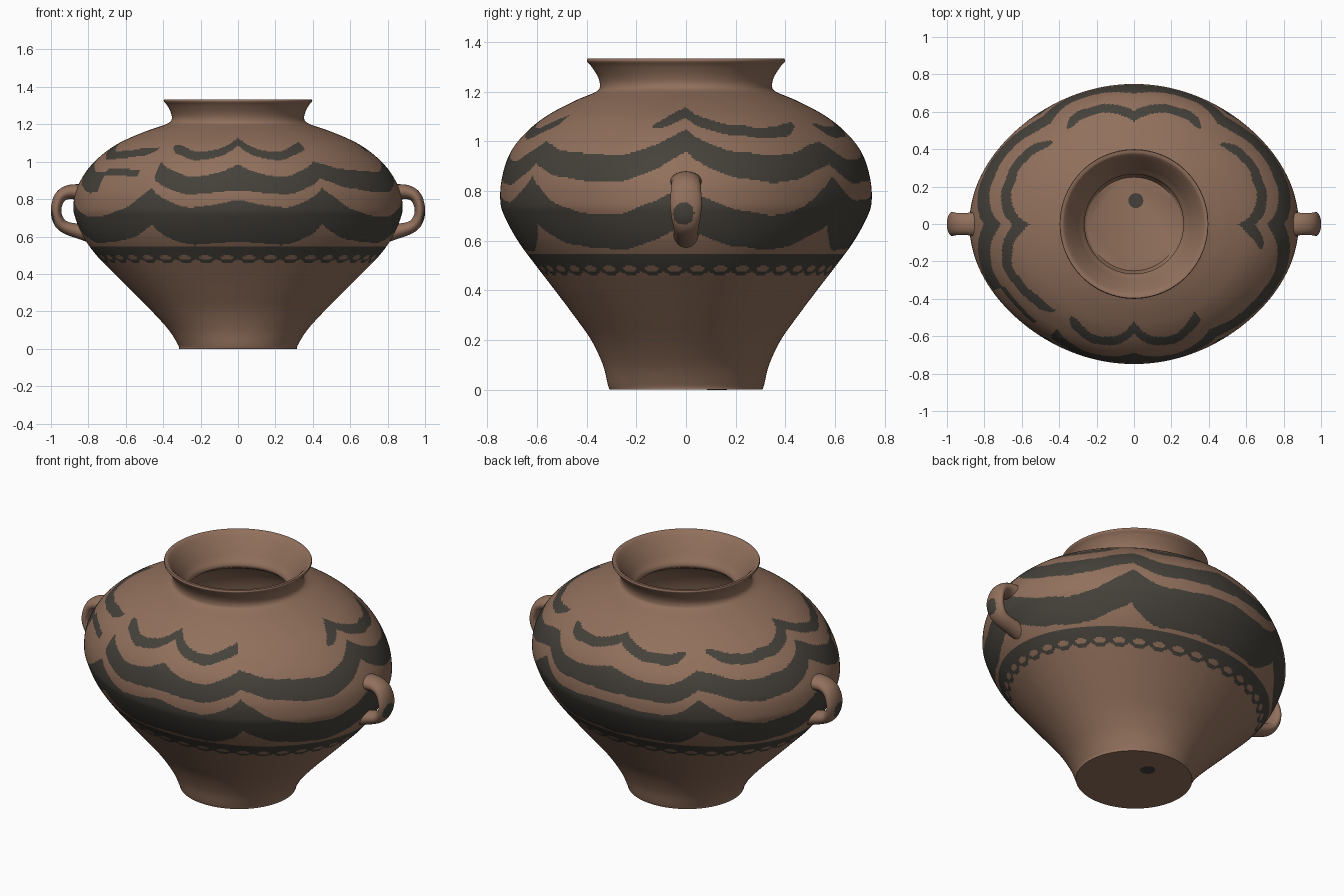
import bpy, bmesh, math
from mathutils import Vector

if "Cube" in bpy.data.objects:
    bpy.data.objects.remove(bpy.data.objects["Cube"])


def material(name, rgb):
    m = bpy.data.materials.new(name)
    m.diffuse_color = (*rgb, 1)
    m.use_nodes = True
    m.node_tree.nodes["Principled BSDF"].inputs["Base Color"].default_value = m.diffuse_color
    return m


CLAY = material("brown_clay", (0.285, 0.162, 0.107))
PAINT = material("dark_paint", (0.060, 0.053, 0.043))


def finish(bm, name):
    bmesh.ops.recalc_face_normals(bm, faces=bm.faces)
    me = bpy.data.meshes.new(name)
    bm.to_mesh(me)
    bm.free()
    me.materials.append(CLAY)
    me.materials.append(PAINT)
    ob = bpy.data.objects.new(name, me)
    bpy.context.collection.objects.link(ob)
    bpy.ops.object.select_all(action='DESELECT')
    ob.select_set(True)
    bpy.context.view_layer.objects.active = ob
    bpy.ops.object.shade_smooth_by_angle(angle=math.radians(50))
    return ob


def spline(pts, steps):
    """Smooth curve through pts; steps(a, b) gives the samples per span."""
    p = [Vector(q) for q in pts]
    p = [p[0] * 2 - p[1]] + p + [p[-1] * 2 - p[-2]]
    out = []
    for a, b, c, d in zip(p, p[1:], p[2:], p[3:]):
        n = steps(b, c)
        for k in range(n):
            t = k / n
            out.append(0.5 * (2 * b + (c - a) * t + (2 * a - 5 * b + 4 * c - d) * t * t
                              + (3 * b - a - 3 * c + d) * t ** 3))
    return out + [p[-2]]


# Painted pattern: eight swags hung between handle, diagonal and front/back points
BOUNDS = [0, 54, 90, 126, 180, 237, 270, 302, 360]
KIND = "HDFDHDFDH"
SHOWN = [(0, .86), (.12, 1), (0, .88), (.1, 1), (0, .9), (.05, 1), (0, 1), (.78, 1)]


def swag(i, u, cusp, trough, power=1.0):
    """Height of a hanging edge: cusp heights (H, D, F), trough heights (side, front)."""
    a, b = (cusp["HDF".index(KIND[j])] for j in (i, i + 1))
    top = a + (b - a) * u
    low = trough[1 if "F" in KIND[i:i + 2] else 0]
    return top + (low - top) * (4 * u * (1 - u)) ** power


def painted(deg, z):
    if not 0.44 < z < 1.16:
        return False
    # straight line with a chain of small loops under it
    if z < 0.55:
        if z > 0.502:
            return True
        v = (deg / 9) % 1 - 0.5
        lower = 0.457 + 0.10 * v * v
        hole = (v / 0.29) ** 2 + ((z - 0.488) / 0.012) ** 2 < 1
        return z > lower and not hole
    z += 0.004 * math.sin(math.radians(deg * 13)) + 0.002 * math.sin(math.radians(deg * 29))
    i = next(k for k in range(8) if deg < BOUNDS[k + 1])
    u = (deg - BOUNDS[i]) / (BOUNDS[i + 1] - BOUNDS[i])
    # broad lower swags
    if swag(i, u, (.68, .67, .562), (.565, .56), .75) < z < swag(i, u, (.82, .86, .79), (.705, .76)):
        return True
    # middle swags, thinning to a dash on the left front
    low = swag(i, u, (.96, .91, .84), (.835, .83))
    high = swag(i, u, (1.05, 1.0, .98), (.945, .925))
    if i == 4 and 0.5 < u:
        low, high = (.925, .96) if u < .85 else (2, 2)
    if low < z < high:
        return True
    # thin broken upper swags
    lo, hi = SHOWN[i]
    if lo <= u <= hi:
        end = min(u - lo if lo > 0 else 1, hi - u if hi < 1 else 1)
        half = 0.022 * min(1, 0.3 + end / 0.15)
        return abs(z - swag(i, u, (1.115, 1.09, 1.10), (1.035, 1.035))) < half
    return False


# Pot body: oval cross-sections given as (height, x radius, y radius)
OUTER = [(0, .315, .308), (.02, .32, .315), (.1, .37, .335), (.2, .46, .382), (.3, .56, .453),
         (.4, .66, .528), (.5, .757, .605), (.6, .828, .678), (.7, .87, .732), (.76, .88, .748),
         (.85, .865, .742), (.95, .81, .71), (1.03, .735, .65), (1.1, .635, .565),
         (1.16, .50, .455), (1.2, .385, .362), (1.225, .355, .347), (1.26, .358, .355),
         (1.3, .378, .380), (1.322, .396, .399), (1.333, .395, .396)]
INNER = [(1.333, .38, .38), (1.315, .362, .362), (1.26, .322, .322), (1.21, .29, .29),
         (1.165, .266, .266), (1.115, .37, .35), (1.07, .50, .455), (1.01, .61, .555),
         (.93, .725, .635), (.76, .797, .668), (.6, .745, .60), (.5, .677, .53),
         (.4, .585, .455), (.2, .38, .305), (.1, .285, .26), (.07, .25, .25)]
COLS = 600


def outer_steps(a, b):
    return math.ceil((b.x - a.x) / 0.0062) if 0.39 < a.x < 1.15 else 4


def build_body():
    outer = spline(OUTER, outer_steps)
    rows = outer + spline(INNER, lambda a, b: 3)
    bm = bmesh.new()
    rings = []
    for r in rows:
        ring = []
        for k in range(COLS):
            t = 2 * math.pi * k / COLS
            # the upper belly is slightly flattened on the diagonals
            flat = min(1, max(0, (r.y - .45) / .3), max(0, (r.x - .4) / .3))
            q = 1 - 0.02 * flat * math.sin(2 * t) ** 2
            ring.append(bm.verts.new((q * r.y * math.cos(t), q * r.z * math.sin(t), r.x)))
        rings.append(ring)
    for j, (lo, hi) in enumerate(zip(rings, rings[1:])):
        z = (rows[j].x + rows[j + 1].x) / 2
        for k in range(COLS):
            n = (k + 1) % COLS
            f = bm.faces.new((lo[k], lo[n], hi[n], hi[k]))
            if j < len(outer) - 1 and painted((k + 0.5) * 360 / COLS, z):
                f.material_index = 1
    bm.faces.new(rings[0])
    bm.faces.new(rings[-1])
    finish(bm, "pot_body")


# Loop handles: (x, height, half thickness, half width)
HANDLE = [(.825, .835, .045, .068), (.90, .838, .038, .059), (.95, .812, .032, .060),
          (.972, .75, .028, .064), (.962, .69, .030, .058), (.92, .648, .033, .050),
          (.80, .615, .044, .050)]


def build_handle(side, name):
    path = spline([Vector(h) for h in HANDLE], lambda a, b: 10)
    bm = bmesh.new()
    rings = []
    for k, p in enumerate(path):
        d = path[min(k + 1, len(path) - 1)] - path[max(k - 1, 0)]
        nrm = Vector((-d[1], d[0])).normalized()
        ring = []
        for s in range(40):
            t = 2 * math.pi * s / 40
            c, w = math.cos(t), math.sin(t)
            ring.append(bm.verts.new((side * (p[0] + nrm.x * c * p[2]), w * p[3],
                                      p[1] + nrm.y * c * p[2])))
        rings.append(ring)
    for a, b in zip(rings, rings[1:]):
        for s in range(40):
            n = (s + 1) % 40
            f = bm.faces.new((a[s], a[n], b[n], b[s]))
            c = f.calc_center_median()
            # dark dab on the outer face
            if abs(c.x) > 0.955 and ((c.y + .01) / .042) ** 2 + ((c.z - .71) / .045) ** 2 < 1:
                f.material_index = 1
    bm.faces.new(rings[0])
    bm.faces.new(rings[-1])
    finish(bm, name)


# Small paint spots on the inside floor and under the base
def build_spot(name, z):
    bm = bmesh.new()
    bmesh.ops.create_cone(bm, cap_ends=True, segments=24, radius1=.04, radius2=.04, depth=.002)
    bmesh.ops.translate(bm, verts=bm.verts, vec=(.01, .125, z))
    for f in bm.faces:
        f.material_index = 1
    finish(bm, name)


build_body()
build_handle(1, "right_handle")
build_handle(-1, "left_handle")
build_spot("floor_spot", 0.071)
build_spot("base_spot", 0.0)
